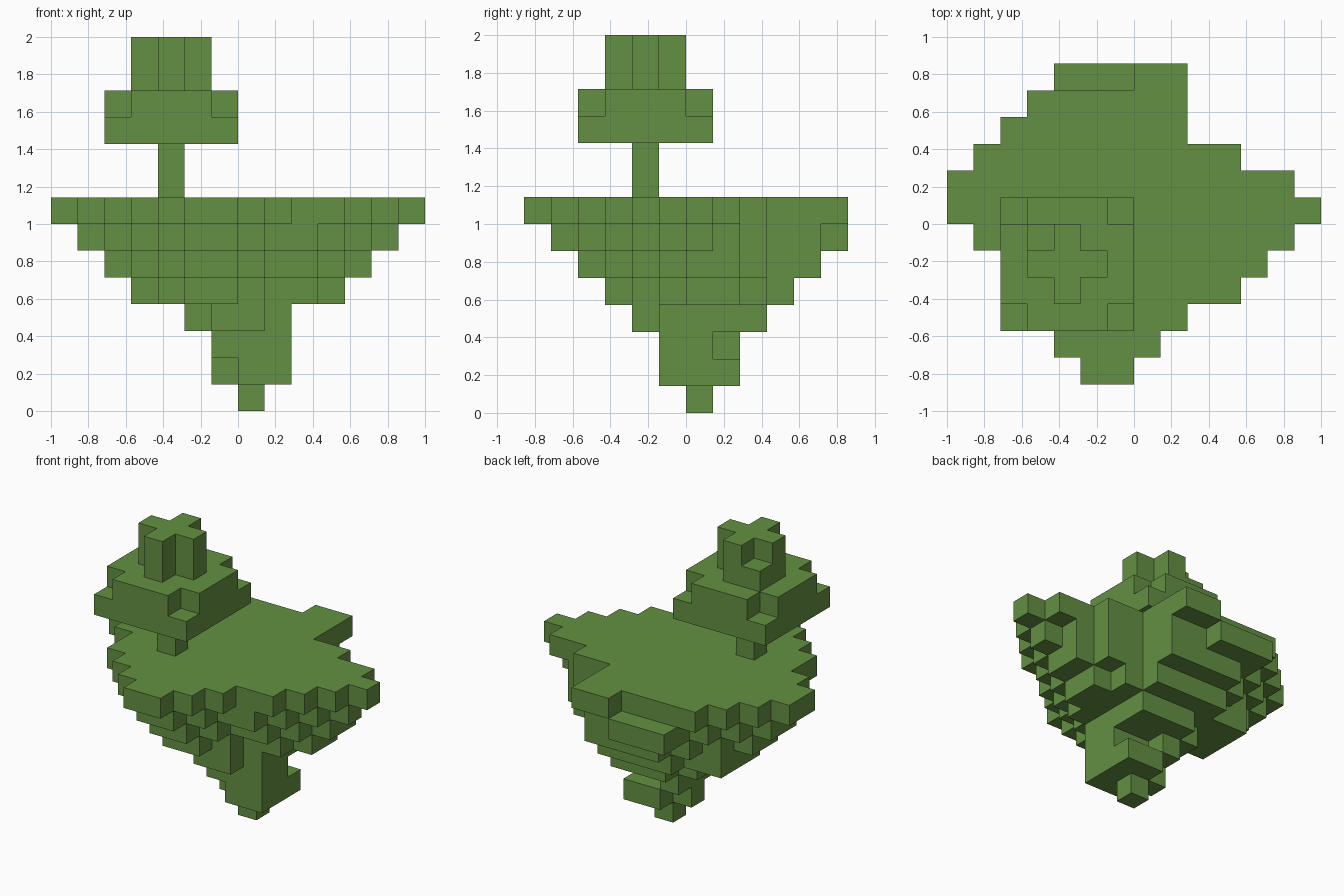
import bpy, bmesh
from mathutils import Vector

UNIT = 1 / 7

cube = bpy.data.objects.get("Cube")
if cube:
    bpy.data.objects.remove(cube, do_unlink=True)

green = bpy.data.materials.new("leaf green")
green.use_nodes = True
COLOUR = (0.125, 0.28, 0.054, 1)
green.diffuse_color = COLOUR
green.node_tree.nodes["Principled BSDF"].inputs["Base Color"].default_value = COLOUR


def rows(z, first_y, spans):
    """One layer of blocks: an x span for each row, from front to back."""
    return {(x, first_y + i, z)
            for i, (start, end) in enumerate(spans) for x in range(start, end)}


def box(x, y, z):
    """A solid block of cells from three ranges."""
    return {(i, j, k) for i in range(*x) for j in range(*y) for k in range(*z)}


def corners(x, y, z):
    """The four vertical corner columns of a block."""
    return {(i, j, k) for i in (x[0], x[1] - 1)
            for j in (y[0], y[1] - 1) for k in range(*z)}


parts = {}

# Floating island: a wide ground layer over shrinking, stepped layers
parts["island_ground"] = rows(7, -6, [
    (-2, 0), (-3, 1), (-4, 2), (-5, 4), (-5, 5), (-6, 6),
    (-7, 7), (-7, 6), (-6, 4), (-5, 2), (-4, 2), (0, 2)])
parts["island_upper_step"] = rows(6, -5, [
    (-2, 0), (-3, 1), (-4, 3), (-4, 4), (-5, 5), (-6, 6),
    (-6, 5), (-5, 4), (-4, 2), (-3, 2), (-3, 0)])
parts["island_middle_step"] = rows(5, -4, [
    (-2, 0), (-3, 1), (-3, 3), (-4, 4), (-5, 5), (-5, 5),
    (-4, 4), (-3, 2), (-2, 2)])
parts["island_lower_step"] = rows(4, -3, [
    (-2, 0), (-2, 1), (-3, 3), (-4, 4), (-4, 4), (-4, 3), (-2, 2)])
parts["island_neck"] = rows(3, -2, [
    (-1, 1), (-2, 2), (-2, 2), (-2, 2), (-1, 2)])

# Hanging root under the island
parts["root"] = (rows(2, -1, [(-1, 2), (-1, 2), (-1, 0)])
                 | rows(1, -1, [(0, 2), (-1, 2), (0, 2)]))
parts["root_tip"] = {(0, 0, 0)}

# Tree
parts["tree_trunk"] = box((-3, -2), (-2, -1), (8, 10))
parts["tree_canopy"] = (box((-5, 0), (-4, 1), (10, 12))
                        - corners((-5, 0), (-4, 1), (11, 12)))
parts["tree_top"] = (box((-4, -1), (-3, 0), (12, 14))
                     - corners((-4, -1), (-3, 0), (12, 14))) | {(-4, -1, 12)}

solid = set().union(*parts.values())


def build(name, cells):
    """Mesh the exposed sides of a part's cells, merging flat areas."""
    bm = bmesh.new()
    for cell in cells:
        centre = Vector(cell) + Vector((0.5, 0.5, 0.5))
        for axis in range(3):
            for sign in (-1, 1):
                n = Vector((0, 0, 0))
                n[axis] = sign
                if tuple(int(c + d) for c, d in zip(cell, n)) in solid:
                    continue
                u = Vector((0, 0, 0))
                u[(axis + 1) % 3] = 1
                v = n.cross(u)
                bm.faces.new([bm.verts.new((centre + (n + a * u + b * v) / 2) * UNIT)
                              for a, b in ((-1, -1), (1, -1), (1, 1), (-1, 1))])
    bmesh.ops.remove_doubles(bm, verts=bm.verts[:], dist=0.001)
    bmesh.ops.dissolve_limit(bm, angle_limit=0.01, verts=bm.verts[:], edges=bm.edges[:])
    mesh = bpy.data.meshes.new(name)
    bm.to_mesh(mesh)
    bm.free()
    mesh.materials.append(green)
    bpy.context.collection.objects.link(bpy.data.objects.new(name, mesh))


for part_name, part_cells in parts.items():
    build(part_name, part_cells)
